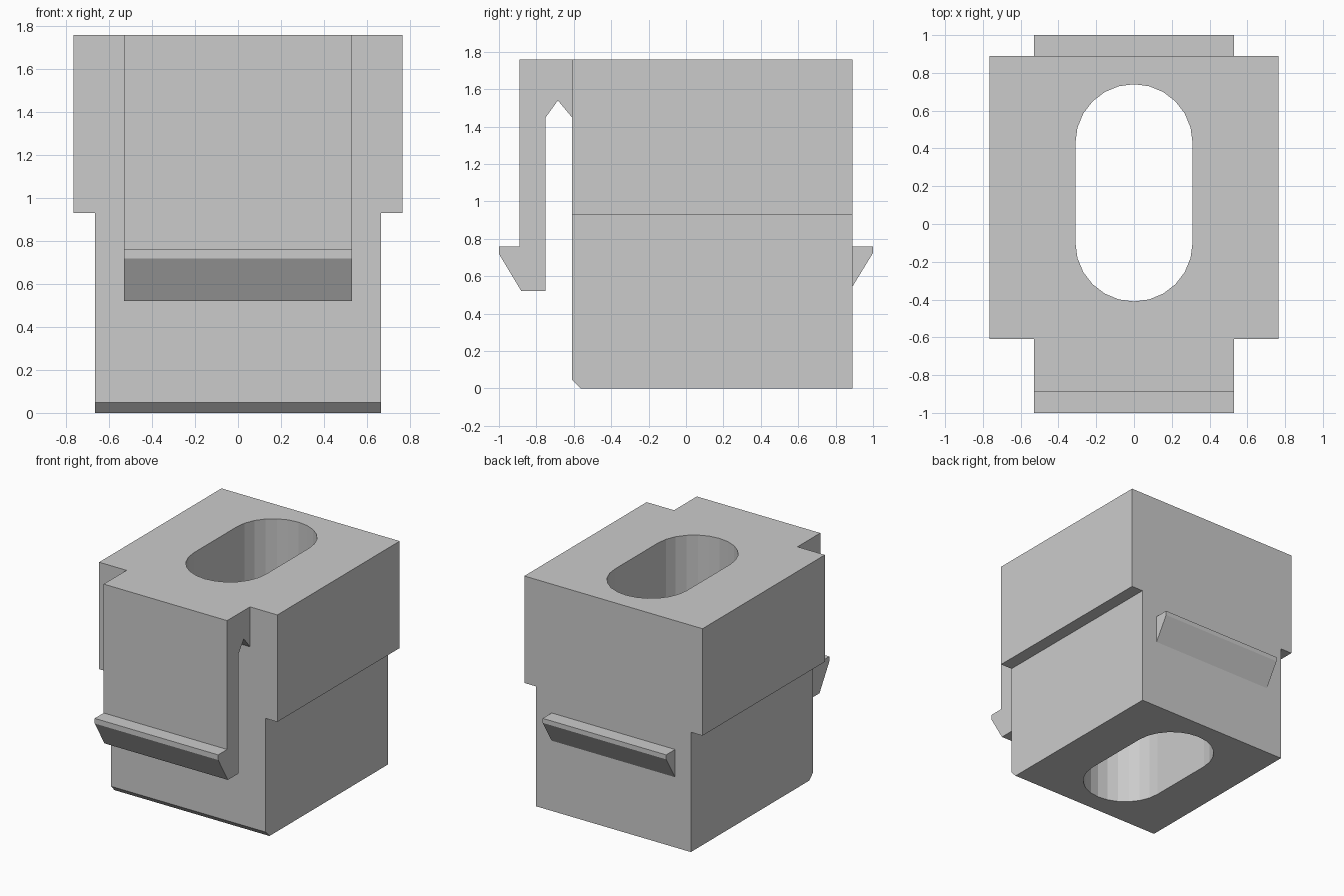
import bpy, bmesh, math
from mathutils import Vector

if "Cube" in bpy.data.objects:
    bpy.data.objects.remove(bpy.data.objects["Cube"])


def prism(name, points, axis, start, end):
    """Extrude a closed profile along an axis; the points fill the other two axes in order."""
    bm = bmesh.new()
    verts = []
    for a, b in points:
        co = [a, b]
        co.insert(axis, start)
        verts.append(bm.verts.new(co))
    face = bm.faces.new(verts)
    ext = bmesh.ops.extrude_face_region(bm, geom=[face])
    shift = Vector((0, 0, 0))
    shift[axis] = end - start
    moved = [g for g in ext["geom"] if isinstance(g, bmesh.types.BMVert)]
    bmesh.ops.translate(bm, verts=moved, vec=shift)
    bmesh.ops.recalc_face_normals(bm, faces=bm.faces)
    mesh = bpy.data.meshes.new(name)
    bm.to_mesh(mesh)
    bm.free()
    obj = bpy.data.objects.new(name, mesh)
    bpy.context.collection.objects.link(obj)
    return obj


def combine(target, tool, operation):
    """Apply a boolean and discard the tool object."""
    mod = target.modifiers.new(operation.title(), "BOOLEAN")
    mod.object = tool
    mod.operation = operation
    mod.solver = "EXACT"
    bpy.context.view_layer.objects.active = target
    bpy.ops.object.modifier_apply(modifier=mod.name)
    bpy.data.objects.remove(tool, do_unlink=True)


FRONT, BACK, TOP = -0.61, 0.89, 1.76

# Stepped body: wide upper half, narrower lower half
half = [(0.665, 0), (0.665, 0.93), (0.765, 0.93), (0.765, TOP)]
body = prism("latch_block", half + [(-x, z) for x, z in reversed(half)], 1, FRONT, BACK)

# Chamfer along the bottom front edge
chamfer = prism("chamfer_cutter", [(FRONT - 0.05, 0.10), (FRONT - 0.05, -0.05),
                                   (FRONT + 0.095, -0.05)], 0, -1, 1)
combine(body, chamfer, "DIFFERENCE")

# Flexible front arm with hook, rooted inside the body
arm = prism("front_arm", [(-0.5, TOP), (-0.89, TOP), (-0.89, 0.76), (-1.0, 0.76),
                          (-1.0, 0.72), (-0.88, 0.52), (-0.75, 0.52), (-0.75, 1.45),
                          (-0.685, 1.54), (FRONT, 1.45), (-0.5, 1.45)], 0, -0.53, 0.53)
combine(body, arm, "UNION")

# Fixed hook on the back
hook = prism("back_hook", [(0.8, 0.76), (1.0, 0.76), (1.0, 0.725), (BACK, 0.545),
                           (0.8, 0.545)], 0, -0.53, 0.53)
combine(body, hook, "UNION")

# Rounded slot straight through from top to bottom
R, N = 0.31, 12
slot = []
for centre_y, first in ((0.43, 0), (-0.10, math.pi)):
    for i in range(N + 1):
        a = first + math.pi * i / N
        slot.append((R * math.cos(a), centre_y + R * math.sin(a)))
combine(body, prism("slot_cutter", slot, 2, -0.2, 2.0), "DIFFERENCE")
